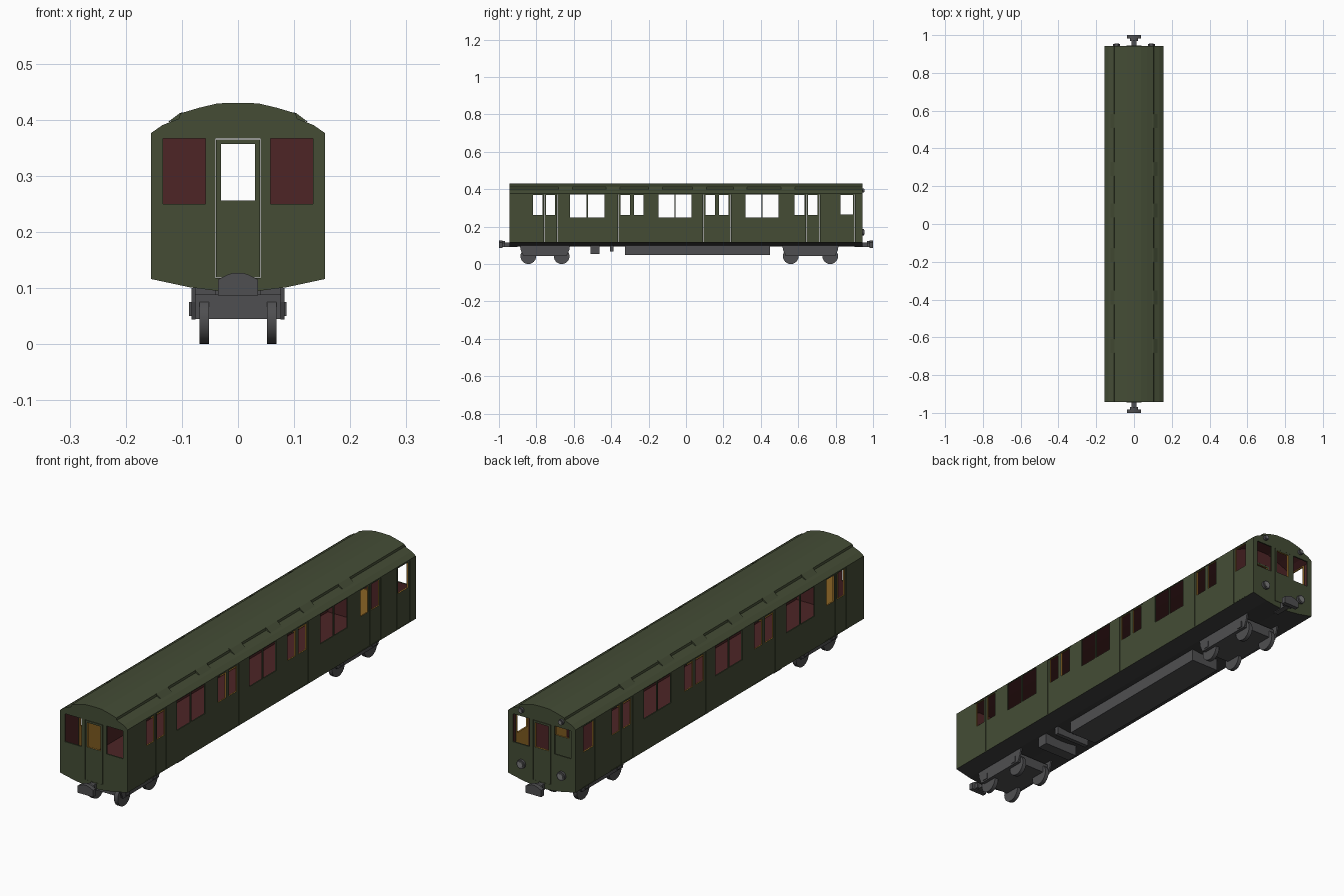
import bpy, bmesh, math
from mathutils import Matrix, Vector

if "Cube" in bpy.data.objects:
    bpy.data.objects.remove(bpy.data.objects["Cube"])


def mat(name, r, g, b):
    m = bpy.data.materials.new(name)
    m.diffuse_color = (r, g, b, 1)
    m.use_nodes = True
    m.node_tree.nodes["Principled BSDF"].inputs["Base Color"].default_value = m.diffuse_color
    return m


GREEN = mat("coach green", .058, .073, .036)
MAROON = mat("interior maroon", .075, .018, .019)
AMBER = mat("door lining amber", .42, .21, .03)
GREY = mat("running gear grey", .078, .078, .082)
DARK = mat("underside dark grey", .045, .045, .045)
LENS = mat("lamp lens grey", .2, .2, .2)


def finish(name, bm, *mats):
    bmesh.ops.recalc_face_normals(bm, faces=bm.faces)
    me = bpy.data.meshes.new(name)
    bm.to_mesh(me)
    bm.free()
    for m in mats:
        me.materials.append(m)
    ob = bpy.data.objects.new(name, me)
    bpy.context.collection.objects.link(ob)
    return ob


def prism(name, pts, a, b, axis, m):
    """Extrude a (u, z) profile from a to b along x or y."""
    bm = bmesh.new()
    at = (lambda u, z, d: (u, d, z)) if axis == 'y' else (lambda u, z, d: (d, u, z))
    loops = [[bm.verts.new(at(u, z, d)) for u, z in pts] for d in (a, b)]
    for lp in loops:
        bm.faces.new(lp)
    n = len(pts)
    for i in range(n):
        j = (i + 1) % n
        bm.faces.new((loops[0][i], loops[0][j], loops[1][j], loops[1][i]))
    return finish(name, bm, m)


def boxes(name, ranges, m):
    """Boxes given as ((x0, x1), (y0, y1), (z0, z1))."""
    bm = bmesh.new()
    for r in ranges:
        c = Vector([(p + q) / 2 for p, q in r])
        s = [q - p for p, q in r]
        bmesh.ops.create_cube(bm, size=1, matrix=Matrix.Translation(c) @ Matrix.Diagonal((*s, 1)))
    return finish(name, bm, m)


def cylinder(name, r, depth, loc, axis, m, seg=24):
    bm = bmesh.new()
    rot = Matrix.Rotation(math.pi / 2, 4, 'Y' if axis == 'x' else 'X')
    bmesh.ops.create_cone(bm, cap_ends=True, segments=seg, radius1=r, radius2=r, depth=depth,
                          matrix=Matrix.Translation(loc) @ rot)
    ob = finish(name, bm, m)
    for p in ob.data.polygons:
        p.use_smooth = len(p.vertices) == 4
    return ob


def cut(ob, cutter):
    mod = ob.modifiers.new("cut", 'BOOLEAN')
    mod.operation, mod.solver, mod.object = 'DIFFERENCE', 'EXACT', cutter
    dg = bpy.context.evaluated_depsgraph_get()
    me = bpy.data.meshes.new_from_object(ob.evaluated_get(dg))
    ob.modifiers.clear()
    ob.data = me
    bpy.data.objects.remove(cutter)


def door(name, axis, u, z, wu, wz, outer, inner):
    """Leaf with a window hole: green outside, amber inside and in the reveals."""
    bm = bmesh.new()
    at = (lambda p, q, d: (p, d, q)) if axis == 'y' else (lambda p, q, d: (d, p, q))

    def ring(us, zs, d):
        return [bm.verts.new(at(us[i], zs[j], d)) for i, j in ((0, 0), (1, 0), (1, 1), (0, 1))]
    rings = [ring(u, z, outer), ring(wu, wz, outer), ring(wu, wz, inner), ring(u, z, inner)]
    for k in range(4):
        p, q = rings[k], rings[(k + 1) % 4]
        for i in range(4):
            j = (i + 1) % 4
            f = bm.faces.new((p[i], p[j], q[j], q[i]))
            f.material_index = 0 if k in (0, 3) else 1
    return finish(name, bm, GREEN, AMBER)


def mirrored(half):
    return half + [(-x, z) for x, z in reversed(half) if x > 0]


# layout along the car
BAYS = [(-.829, -.758, -.688), (-.363, -.289, -.216), (.092, .166, .240), (.569, .643, .716)]
BIG = [(-.619, -.437), (-.147, .029), (.319, .495)]
CAB = (.817, .903)
DZ, WZ = (.118, .373), (.262, .369)
END = .943
OUT = mirrored([(0, .093), (.03, .094), (.085, .101), (.155, .116), (.155, .376), (.135, .39),
                (.105, .402), (.103, .411), (.07, .421), (.036, .429), (0, .43)])
INN = mirrored([(.15, .1165), (.15, .373), (.125, .388), (.09, .402), (.035, .422), (0, .4225)])

# hollow body shell
body = prism("body_shell", OUT, -END, END, 'y', GREEN)
cut(body, prism("void", INN, -END + .006, END - .006, 'y', GREEN))
holes = []
for a, _, b in BAYS:
    holes.append(((-.2, .2), (a, b), DZ))
holes.append(((-.2, .2), CAB, DZ))
for a, b in BIG:
    m = (a + b) / 2
    holes += [((-.2, .2), (a, m - .003), (.25, .373)), ((-.2, .2), (m + .003, b), (.25, .373))]
for s in (-1, 1):
    y = (s * END - .02, s * END + .02)
    holes += [((-.0405, .0405), y, (.118, .366)),
              ((-.1335, -.058), y, (.25, .366)), ((.058, .1335), y, (.25, .366))]
cut(body, boxes("openings", holes, GREEN))
body.data.materials.clear()
for m in (GREEN, MAROON, DARK):
    body.data.materials.append(m)
for p in body.data.polygons:
    c, n = p.center, p.normal
    if c.z < .1162 and n.z < -.5:
        p.material_index = 2
    elif abs(c.x) < .1505 and abs(c.y) < END - .0055 and c.z > .11 and not (c.z > .3755 and n.z > 0):
        # the roof step faces outward, so keep it green
        p.material_index = 0 if c.x * n.x > .05 and c.z > .4 else 1
    else:
        p.material_index = 0

# cab partition with its door
part = prism("cab_partition", INN, .803, .808, 'y', MAROON)
cut(part, boxes("partition_opening", [((-.0405, .0405), (.79, .82), (.118, .366))], MAROON))
door("cab_partition_door", 'y', (-.039, .039), (.119, .365), (-.031, .031), (.255, .358), .809, .802)

# end doors
for s, nm in ((-1, "front"), (1, "rear")):
    door(nm + "_end_door", 'y', (-.039, .039), (.119, .365), (-.03, .03), (.256, .357),
         s * (END + .001), s * (END - .007))

# side doors, two leaves per bay, and the cab doors
for s, nm in ((1, "right"), (-1, "left")):
    for i, (a, m, b) in enumerate(BAYS):
        for u, w in (((a + .001, m - .0005), (a + .012, m - .010)),
                     ((m + .0005, b - .001), (m + .010, b - .012))):
            door(f"{nm}_door_{i}", 'x', u, (.119, .372), w, WZ, s * .1535, s * .148)
    door(nm + "_cab_door", 'x', (CAB[0] + .0015, CAB[1] - .0015), (.119, .372),
         (.827, .892), (.264, .369), s * .1545, s * .148)
    # roof fillets that break the roof step
    for y in (-.645, -.39, -.163, .072, .29, .545):
        prism(nm + "_roof_vent", [(s * .09, .414), (s * .103, .412), (s * .125, .3955), (s * .1, .4)],
              y - .037, y + .037, 'y', GREEN)
    # lamps on the cab end
    for z, r in ((.17, .018), (.393, .011)):
        cylinder(nm + "_lamp", r, .012, (s * .092, END + .004, z), 'y', GREY)
        cylinder(nm + "_lamp_lens", r * .65, .004, (s * .092, END + .0105, z), 'y', LENS)

# bogies
for nm, w0, w1 in (("front", -.843, -.665), ("rear", .56, .771)):
    a, b = w0 - .045, w1 + .045
    boxes(nm + "_bogie_block", [((-.078, .078), (a + .02, b - .02), (.045, .088)),
                                ((-.04, .04), ((a + b) / 2 - .04, (a + b) / 2 + .04), (.085, .1))], GREY)
    side = [(a, .1), (a + .004, .075), (a + .018, .044), (b - .018, .044), (b - .004, .075), (b, .1)]
    for s in (-1, 1):
        prism(nm + "_bogie_side", side, s * .076, s * .083, 'x', GREY)
        for w in (w0, w1):
            cylinder(nm + "_wheel", .042, .017, (s * .06, w, .042), 'x', GREY)
            boxes(nm + "_axle_box", [((s * .083 - .004, s * .083 + .003), (w - .012, w + .012), (.05, .075))], GREY)

# underfloor equipment
boxes("equipment_case", [((-.065, .065), (-.325, .45), (.047, .1))], GREY)
boxes("equipment_boxes", [((-.08, .08), (-.51, -.462), (.053, .102)),
                          ((-.08, .08), (-.405, -.387), (.067, .102))], GREY)

# couplers
HEAD = mirrored([(0, .087), (.036, .087), (.036, .115), (.02, .123), (.008, .127), (0, .127)])
for s, nm in ((-1, "front"), (1, "rear")):
    boxes(nm + "_coupler_stem", [((-.012, .012), tuple(sorted((s * .90, s * .975))), (.09, .115))], GREY)
    prism(nm + "_coupler_head", HEAD, s * .982, s * 1.0, 'y', GREY)
    prism(nm + "_coupler_neck", [(x * .6, .107 + (z - .107) * .8) for x, z in HEAD],
          s * .968, s * .982, 'y', GREY)
